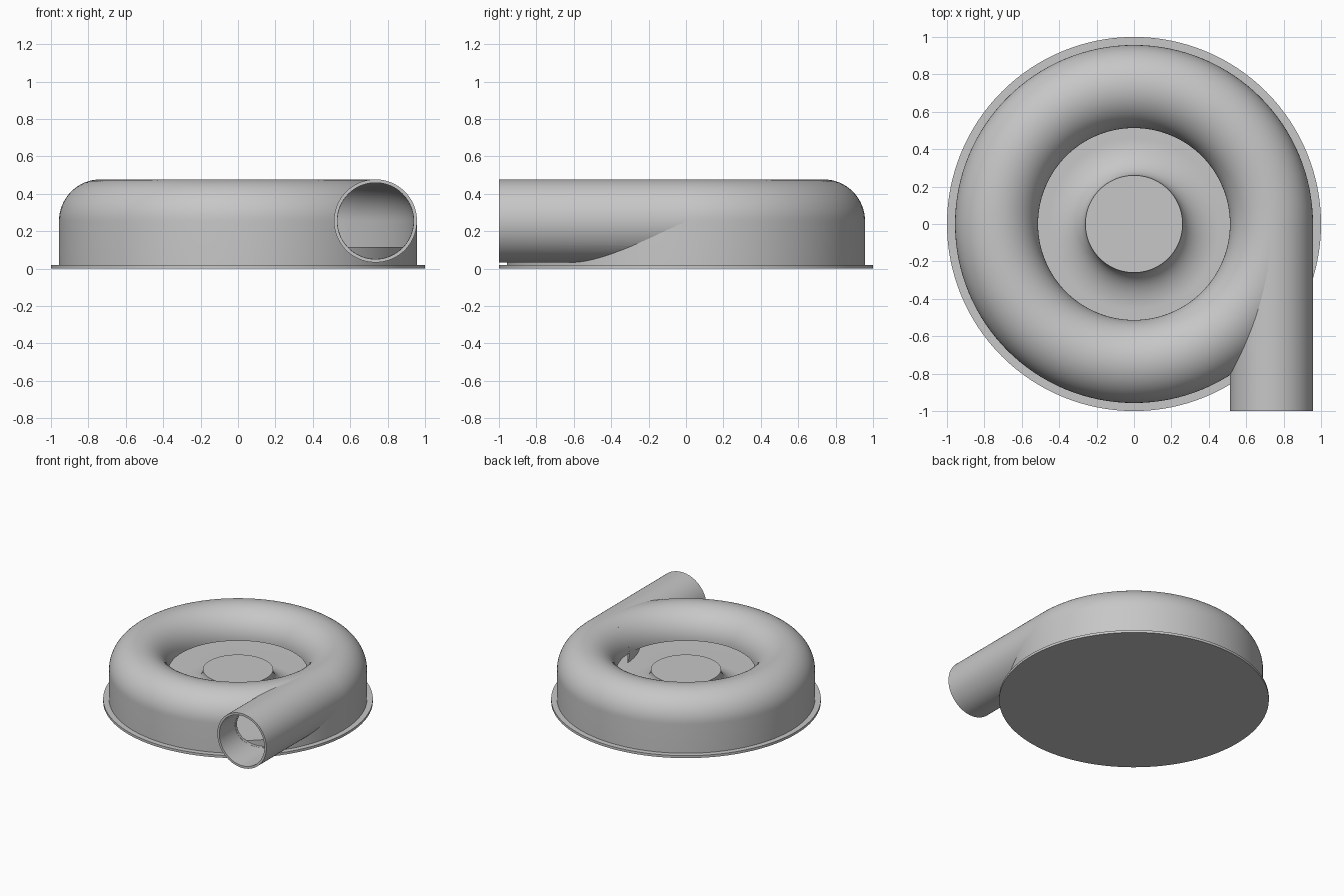
import bpy, bmesh, math
from mathutils import Matrix

cube = bpy.data.objects.get("Cube")
if cube:
    bpy.data.objects.remove(cube)

SEG = 128
R, TUBE, WALL, MID = 0.735, 0.222, 0.018, 0.255
BORE = TUBE - WALL

grey = bpy.data.materials.new("light grey")
grey.use_nodes = True
grey.diffuse_color = (0.57, 0.57, 0.57, 1)
grey.node_tree.nodes["Principled BSDF"].inputs["Base Color"].default_value = grey.diffuse_color


def finish(name, bm):
    bmesh.ops.remove_doubles(bm, verts=bm.verts, dist=1e-5)
    bmesh.ops.recalc_face_normals(bm, faces=bm.faces)
    mesh = bpy.data.meshes.new(name)
    bm.to_mesh(mesh)
    bm.free()
    mesh.materials.append(grey)
    obj = bpy.data.objects.new(name, mesh)
    bpy.context.collection.objects.link(obj)
    return obj


def lathe(name, profile, closed=True):
    """Revolve an (r, z) profile around the vertical axis."""
    bm = bmesh.new()
    vs = [bm.verts.new((r, 0, z)) for r, z in profile]
    pairs = list(zip(vs, vs[1:])) + ([(vs[-1], vs[0])] if closed else [])
    edges = [bm.edges.new(p) for p in pairs]
    bmesh.ops.spin(bm, geom=vs + edges, cent=(0, 0, 0), axis=(0, 0, 1),
                   angle=2 * math.pi, steps=SEG, use_duplicate=False)
    return finish(name, bm)


def rod(name, radius, y0, y1):
    """Solid round bar along y, on the outlet axis."""
    bm = bmesh.new()
    place = Matrix.Translation((R, (y0 + y1) / 2, MID)) @ Matrix.Rotation(math.pi / 2, 4, "X")
    bmesh.ops.create_cone(bm, cap_ends=True, segments=96, radius1=radius,
                          radius2=radius, depth=abs(y1 - y0), matrix=place)
    return finish(name, bm)


def cut(obj, cutter):
    mod = obj.modifiers.new("cut", "BOOLEAN")
    mod.operation, mod.solver, mod.object = "DIFFERENCE", "EXACT", cutter
    cutter.hide_render = True
    cutter.hide_viewport = True


def arc(radius, steps=32):
    """Upper half of the ring section, from inner lip to outer wall."""
    return [(R - radius * math.cos(math.pi * i / steps),
             MID + radius * math.sin(math.pi * i / steps)) for i in range(steps + 1)]


# Base plate
base = lathe("base_plate", [(0, 0), (1, 0), (1, 0.02), (0, 0.02)], closed=False)

# Raised floor sweeping up to the central hub
cove = [(0.46 - 0.2 * math.sin(a), 0.26 - 0.145 * math.cos(a))
        for a in (math.pi / 2 * i / 16 for i in range(17))]
hub = lathe("floor_and_hub", [(0, 0.02), (0.94, 0.02), (0.94, 0.115)] + cove + [(0, 0.26)],
            closed=False)

# Ring-shaped casing, open underneath its inner lip
casing = lathe("ring_casing", arc(TUBE) + [(R + TUBE, 0.02), (R + BORE, 0.02)] + arc(BORE)[::-1])

# Outlet pipe, tangent to the ring
pipe = rod("outlet_pipe", TUBE, 0, -1)

# Helpers that hollow the parts
bore = rod("bore_cutter", BORE - 0.001, -0.02, -1.1)
long_bore = rod("pipe_bore_cutter", BORE, 0.1, -1.1)
void = lathe("casing_void_cutter", arc(BORE) + [(R + BORE, 0.025), (R - BORE, 0.025)])
cut(casing, bore)
cut(pipe, long_bore)
cut(pipe, void)

# Bake the cuts, then smooth the round surfaces
deps = bpy.context.evaluated_depsgraph_get()
for obj in (casing, pipe):
    baked = bpy.data.meshes.new_from_object(obj.evaluated_get(deps))
    obj.modifiers.clear()
    obj.data = baked
for helper in (bore, long_bore, void):
    bpy.data.objects.remove(helper)

for obj in (base, hub, casing, pipe):
    bpy.ops.object.select_all(action="DESELECT")
    obj.select_set(True)
    bpy.context.view_layer.objects.active = obj
    bpy.ops.object.shade_smooth_by_angle(angle=math.radians(30))
